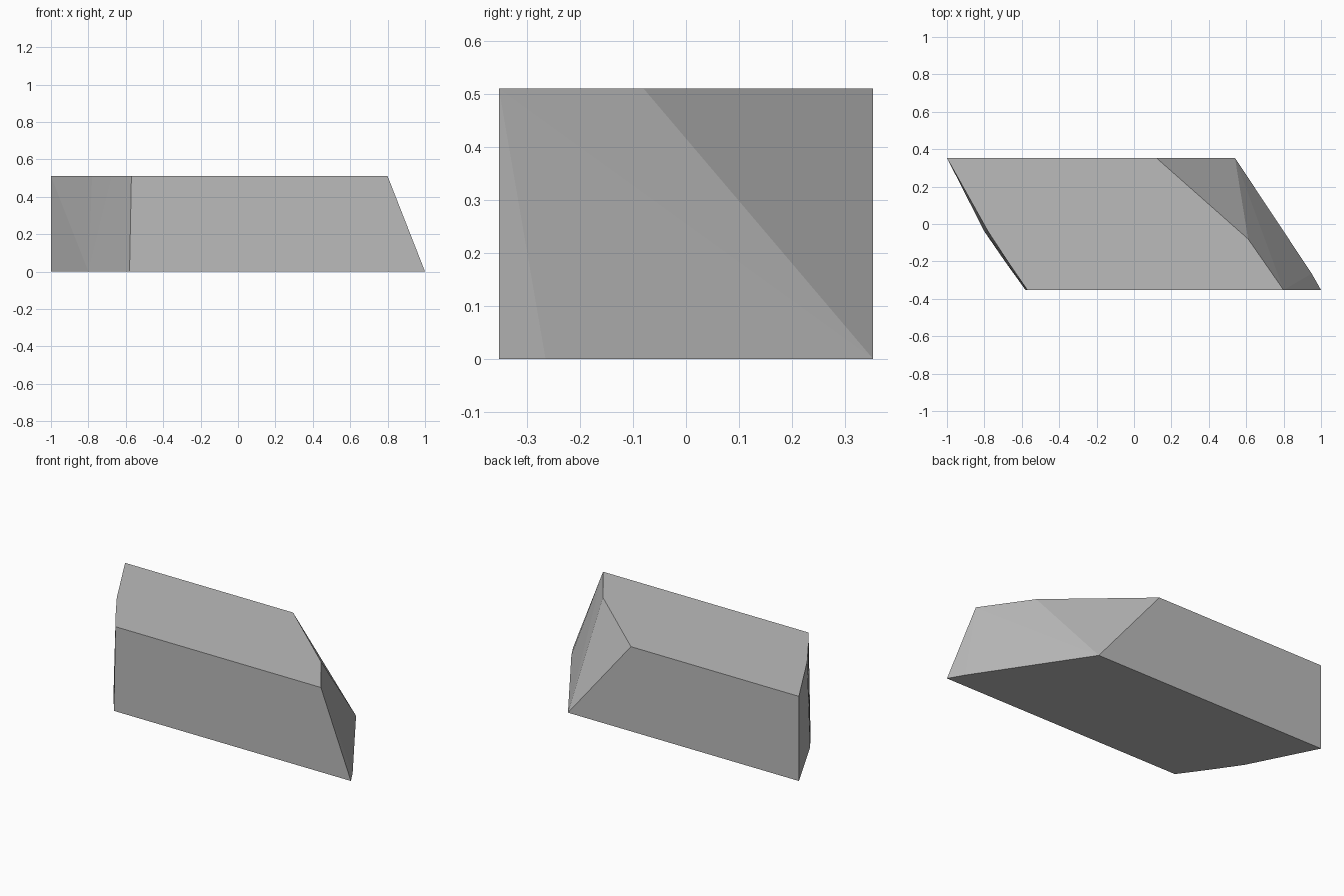
import bpy
import bmesh
import math

cube = bpy.data.objects.get("Cube")
if cube:
    bpy.data.objects.remove(cube, do_unlink=True)

HEIGHT = 0.51
HALF = 0.353

# Outlines of the slanted block: the left end bows outward, the right end is bevelled
base_outline = [(-1, HALF), (-0.9, 0.16), (-0.8, -0.04), (-0.69, -0.2), (-0.58, -HALF),
                (1, -HALF), (0.95, -0.265), (0.54, HALF)]
top_outline = [(-1, HALF), (-0.89, 0.16), (-0.78, -0.04), (-0.675, -0.2), (-0.57, -HALF),
               (0.8, -HALF), (0.61, -0.08), (0.12, HALF)]

# Skin the two outlines into one faceted solid
bm = bmesh.new()
for outline, z in ((base_outline, 0), (top_outline, HEIGHT)):
    for x, y in outline:
        bm.verts.new((x, y, z))
bmesh.ops.convex_hull(bm, input=bm.verts[:])
bmesh.ops.dissolve_limit(bm, angle_limit=math.radians(0.5),
                         verts=bm.verts[:], edges=bm.edges[:])
bmesh.ops.recalc_face_normals(bm, faces=bm.faces[:])

mesh = bpy.data.meshes.new("slanted_block")
bm.to_mesh(mesh)
bm.free()
block = bpy.data.objects.new("slanted_block", mesh)
bpy.context.collection.objects.link(block)

# Plain grey finish
grey = bpy.data.materials.new("plain_grey")
grey.use_nodes = True
colour = (0.5, 0.5, 0.5, 1)
grey.diffuse_color = colour
grey.node_tree.nodes["Principled BSDF"].inputs["Base Color"].default_value = colour
mesh.materials.append(grey)
